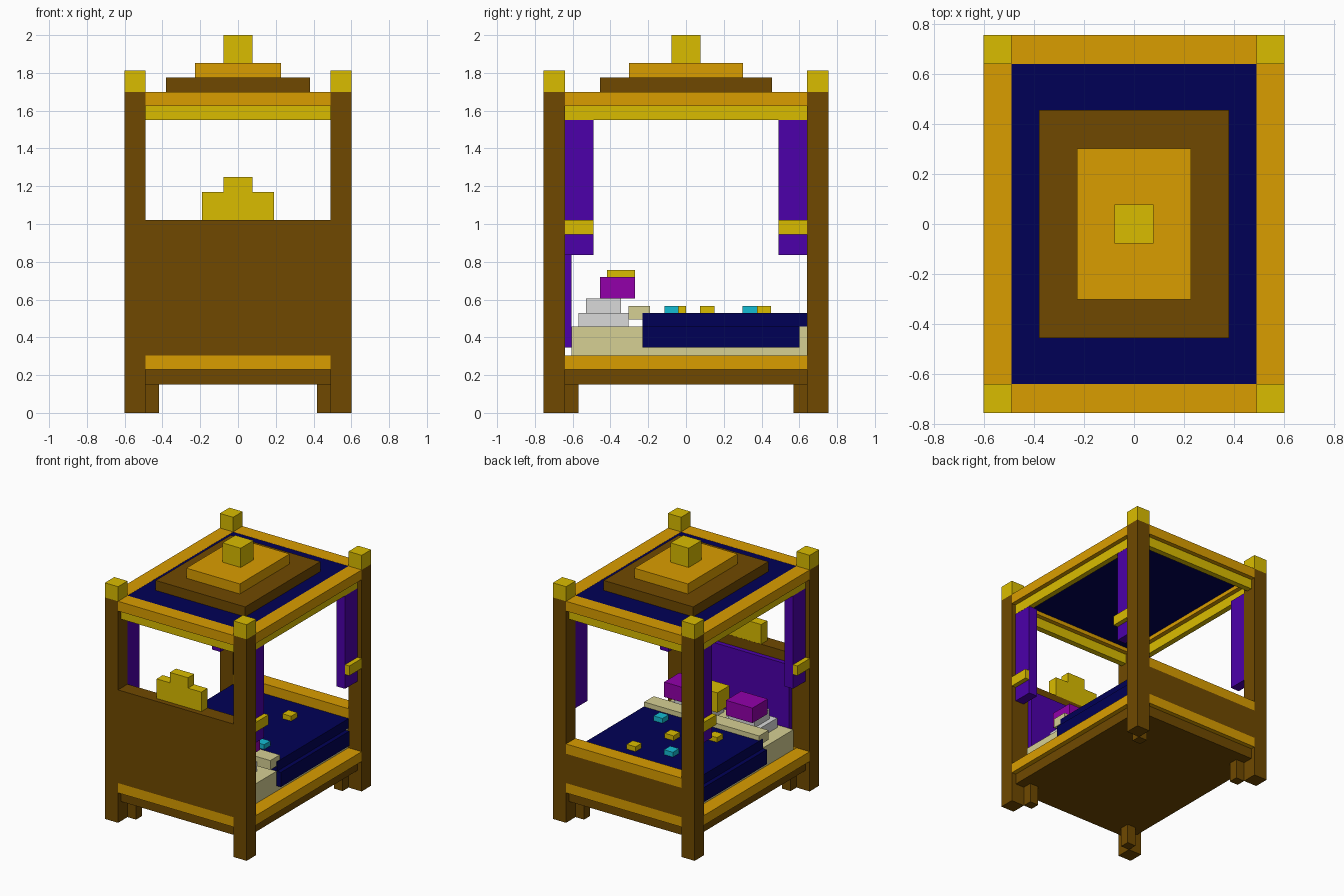
import bpy

cube = bpy.data.objects.get("Cube")
if cube:
    bpy.data.objects.remove(cube, do_unlink=True)


def material(name, rgb):
    """Flat material from 0-255 display values, stored as linear."""
    lin = [((c / 255 + 0.055) / 1.055) ** 2.4 if c > 10 else c / 255 / 12.92 for c in rgb]
    m = bpy.data.materials.new(name)
    m.use_nodes = True
    m.diffuse_color = (*lin, 1)
    bsdf = next(n for n in m.node_tree.nodes if n.type == 'BSDF_PRINCIPLED')
    bsdf.inputs["Base Color"].default_value = (*lin, 1)
    return m


BROWN = material("dark_wood", (112, 73, 0))
AMBER = material("amber_wood", (218, 157, 0))
GOLD = material("gold", (218, 188, 0))
NAVY = material("navy_cloth", (0, 0, 86))
PURPLE = material("purple_cloth", (76, 0, 170))
MAGENTA = material("magenta_cloth", (146, 0, 170))
CYAN = material("cyan_cloth", (20, 188, 212))
CREAM = material("cream_cloth", (214, 208, 148))
WHITE = material("white_cloth", (218, 218, 218))


def box(name, mat, x, y, z):
    """Box from (low, high) ranges on each axis."""
    v = [(a, b, c) for a in sorted(x) for b in sorted(y) for c in sorted(z)]
    f = [(0, 1, 3, 2), (4, 6, 7, 5), (0, 4, 5, 1), (2, 3, 7, 6), (0, 2, 6, 4), (1, 5, 7, 3)]
    me = bpy.data.meshes.new(name)
    me.from_pydata(v, [], f)
    me.materials.append(mat)
    ob = bpy.data.objects.new(name, me)
    bpy.context.scene.collection.objects.link(ob)
    return ob


def centred(name, mat, hx, hy, z):
    return box(name, mat, (-hx, hx), (-hy, hy), z)


def flip(r, s):
    return (r[0] * s, r[1] * s)


PX, PY = (0.49, 0.602), (0.64, 0.755)   # post footprint
IX, IY = (-0.49, 0.49), (-0.64, 0.64)   # spans between posts

# Posts, caps, feet and tied curtains at the four corners
for sx in (-1, 1):
    for sy in (-1, 1):
        for name, mat, x, y, z in (
            ("post", BROWN, PX, PY, (0, 1.70)),
            ("post_cap", GOLD, PX, PY, (1.70, 1.812)),
            ("inner_foot", BROWN, (0.417, 0.49), (0.568, 0.64), (0, 0.15)),
            ("curtain", PURPLE, (0.492, 0.566), (0.49, 0.64), (0.835, 1.55)),
            ("curtain_tie", GOLD, (0.566, 0.602), (0.49, 0.64), (0.945, 1.02)),
        ):
            box(name, mat, flip(x, sx), flip(y, sy), z)

# Rails along the four sides, at the base and around the canopy
for name, mat, z, inset in (
    ("bed_rail", AMBER, (0.23, 0.305), 0),
    ("canopy_rail", AMBER, (1.625, 1.70), 0),
    ("canopy_trim", GOLD, (1.55, 1.625), 0.035),
):
    for s in (-1, 1):
        box(name + "_side", mat, flip((PX[0] + inset, PX[1] - inset), s), IY, z)
        box(name + "_end", mat, IX, flip((PY[0] + inset, PY[1] - inset), s), z)

# Base slab
centred("base_slab", BROWN, 0.565, 0.72, (0.15, 0.23))

# Headboard with inner panel and stepped crest
box("headboard", BROWN, IX, (-0.755, -0.64), (0.305, 1.02))
box("headboard_panel", PURPLE, (-0.45, 0.45), (-0.64, -0.605), (0.345, 0.945))
box("crest_lower", GOLD, (-0.19, 0.19), (-0.716, -0.641), (1.02, 1.17))
box("crest_upper", GOLD, (-0.077, 0.077), (-0.716, -0.641), (1.17, 1.25))

# Footboard with cap rail
box("footboard", BROWN, IX, (0.64, 0.755), (0.305, 0.53))
box("footboard_cap", AMBER, IX, (0.64, 0.755), (0.53, 0.605))

# Canopy roof and stepped finial
centred("canopy_cloth", NAVY, 0.49, 0.64, (1.655, 1.699))
centred("roof_lower", BROWN, 0.38, 0.455, (1.699, 1.775))
centred("roof_upper", AMBER, 0.227, 0.302, (1.775, 1.852))
centred("roof_finial", GOLD, 0.077, 0.077, (1.852, 2.0))

# Mattress, blanket and folded sheet
box("mattress", CREAM, (-0.488, 0.488), (-0.605, 0.64), (0.23, 0.457))
box("blanket_top", NAVY, (-0.492, 0.492), (-0.23, 0.64), (0.457, 0.53))
for s in (-1, 1):
    box("blanket_drop", NAVY, flip((0.488, 0.525), s), (-0.23, 0.60), (0.345, 0.457))
box("sheet_fold", CREAM, (-0.488, 0.488), (-0.305, -0.19), (0.495, 0.567))

# Pillows and cushions
for s in (-1, 1):
    box("pillow_lower", WHITE, flip((0.075, 0.376), s), (-0.57, -0.305), (0.455, 0.53))
    box("pillow_upper", WHITE, flip((0.113, 0.34), s), (-0.53, -0.345), (0.53, 0.605))
    box("cushion", MAGENTA, flip((0.15, 0.375), s), (-0.455, -0.27), (0.605, 0.72))
box("centre_cushion", GOLD, (-0.077, 0.077), (-0.418, -0.27), (0.605, 0.757))

# Raised studs on the blanket
for mat, x, y in ((CYAN, 0.265, -0.0775), (CYAN, -0.113, 0.3375), (GOLD, 0.038, 0.1125),
                  (GOLD, 0.151, 0.4125), (GOLD, -0.226, -0.0375)):
    box("blanket_stud", mat, (x - 0.0375, x + 0.0375), (y - 0.0375, y + 0.0375), (0.53, 0.567))
